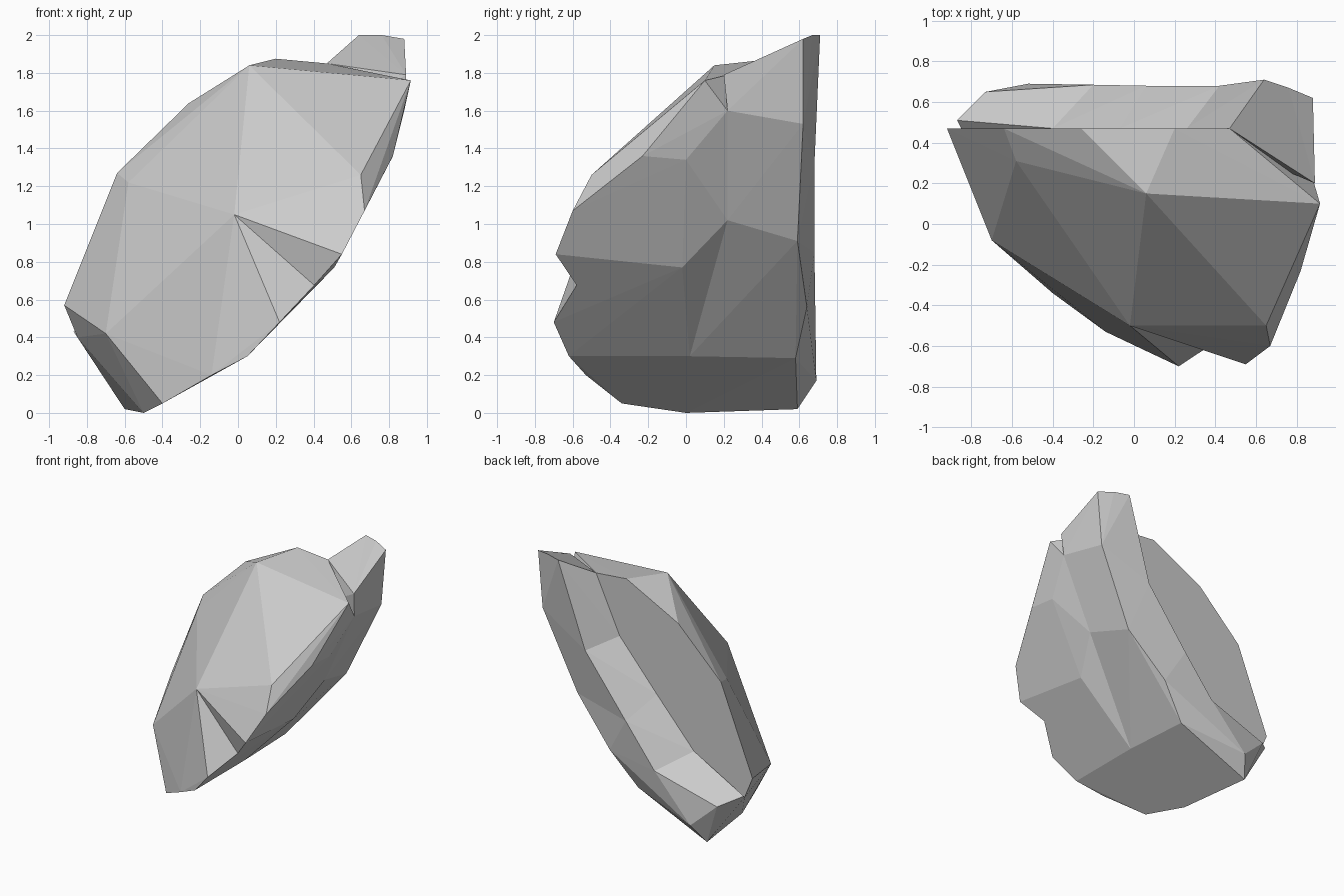
import bpy, bmesh

if "Cube" in bpy.data.objects:
    bpy.data.objects.remove(bpy.data.objects["Cube"])


def hull(name, points):
    """Convex faceted chunk around a few corner points."""
    bm = bmesh.new()
    for p in points:
        bm.verts.new(p)
    res = bmesh.ops.convex_hull(bm, input=bm.verts)
    loose = {g for g in res["geom_interior"] + res["geom_unused"]
             if isinstance(g, bmesh.types.BMVert)}
    bmesh.ops.delete(bm, geom=[v for v in loose if v.is_valid], context='VERTS')
    bmesh.ops.recalc_face_normals(bm, faces=bm.faces)
    me = bpy.data.meshes.new(name)
    bm.to_mesh(me)
    bm.free()
    ob = bpy.data.objects.new(name, me)
    bpy.context.scene.collection.objects.link(ob)
    return ob


def combine(target, other, op):
    """Apply a boolean and discard the operand."""
    mod = target.modifiers.new(op, 'BOOLEAN')
    mod.operation, mod.solver, mod.object = op, 'EXACT', other
    other.hide_render = True
    dg = bpy.context.evaluated_depsgraph_get()
    me = bpy.data.meshes.new_from_object(target.evaluated_get(dg))
    target.modifiers.clear()
    target.data = me
    bpy.data.objects.remove(other)


# Edge of the flat back face
edge = [(.47, .47, 1.85), (.26, .47, 1.40), (-.07, .47, 1.02),
        (-.40, .47, .65), (-.85, .47, .40)]
# Corners of the right-hand flank
flank = [(.88, .22, 1.60), (.62, .22, 1.02), (.05, .02, .30), (-.50, 0, 0)]
apex, lip_a, lip_b = (-.02, -.5, 1.05), (.55, -.69, .84), (.22, -.70, .48)

# Main boulder: front facets and flat back face
rock = hull("rock", edge + flank + [
    apex, lip_a, lip_b,
    (.06, .15, 1.84), (.915, .10, 1.76), (.05, -.62, .30), (-.14, -.53, .20),
    (-.40, -.34, .05), (-.70, -.08, .42), (-.92, .47, .57), (-.58, .31, 1.22),
    (-.64, .47, 1.27), (-.26, .47, 1.64), (.20, .47, 1.875),
    (.75, -.11, 1.53), (.65, -.50, 1.26), (.67, -.60, 1.07),
    (.82, -.23, 1.36), (.81, 0, 1.34), (.51, -.02, .77)])

# Raised rear ridge: cross-sections from the tip to the foot
sections = [
    [edge[0], (.64, .71, 2.0), (.76, .67, 2.0), (.88, .62, 1.98), (.89, .2, 1.79)],
    [edge[1], (.42, .68, 1.32), (.84, .62, 1.53), flank[0]],
    [edge[2], (.06, .68, .85), (.55, .59, .91), flank[1]],
    [edge[3], (-.20, .685, .52), (.23, .64, .56), (.02, .58, .29), flank[2]],
    [edge[4], (-.87, .51, .43), (-.73, .65, .36), (-.52, .69, .17),
     (-.60, .59, .02), flank[3]]]
for a, b in zip(sections, sections[1:]):
    combine(rock, hull("ridge", a + b), 'UNION')

# Chipped wedge on the front
combine(rock, hull("chip", [apex, lip_a, lip_b, (.41, -.58, .67), (.55, -.95, .6)]),
        'DIFFERENCE')
